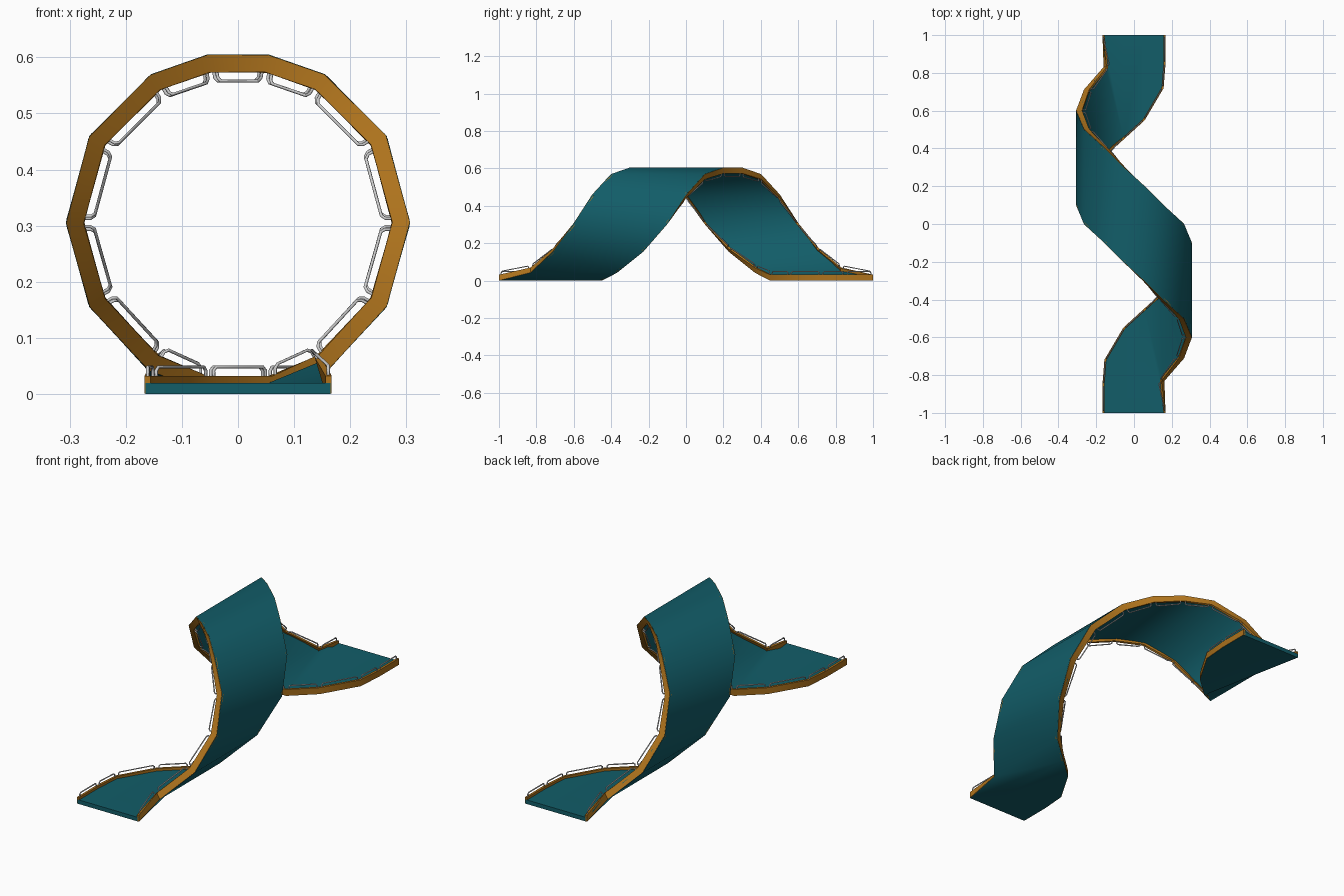
import bpy, bmesh, math
from mathutils import Vector

if "Cube" in bpy.data.objects:
    bpy.data.objects.remove(bpy.data.objects["Cube"])

CZ = 0.305  # height of the corkscrew axis


def material(name, rgb):
    m = bpy.data.materials.new(name)
    m.diffuse_color = (*rgb, 1)
    m.use_nodes = True
    m.node_tree.nodes["Principled BSDF"].inputs["Base Color"].default_value = m.diffuse_color
    return m


teal = material("teal", (0.006, 0.11, 0.14))
orange = material("orange", (0.42, 0.17, 0.012))


def inward(p):
    """Direction from the outer skin to the riding side."""
    if p.z < 0.01:
        return Vector((0, 0, 1))
    return Vector((-p.x, 0, CZ - p.z)).normalized()


def turn(p):
    """Half turn about the vertical axis."""
    return Vector((-p.x, -p.y, p.z))


def loft(name, rings, mat):
    """Join four-point sections into a closed solid."""
    bm = bmesh.new()
    rows = [[bm.verts.new(p) for p in r] for r in rings]
    for a, b in zip(rows, rows[1:]):
        for k in range(4):
            j = (k + 1) % 4
            bm.faces.new((a[k], a[j], b[j], b[k]))
    bm.faces.new(rows[0])
    bm.faces.new(rows[-1])
    bmesh.ops.remove_doubles(bm, verts=bm.verts, dist=1e-5)
    bmesh.ops.dissolve_degenerate(bm, edges=bm.edges, dist=1e-5)
    bmesh.ops.recalc_face_normals(bm, faces=bm.faces)
    me = bpy.data.meshes.new(name)
    bm.to_mesh(me)
    bm.free()
    ob = bpy.data.objects.new(name, me)
    bpy.context.collection.objects.link(ob)
    me.materials.append(mat)
    bpy.ops.object.select_all(action='DESELECT')
    bpy.context.view_layer.objects.active = ob
    ob.select_set(True)
    bpy.ops.object.shade_smooth_by_angle(angle=math.radians(42))
    return ob


# Rulings of the first half: x, z, y on right edge, y on left edge
half = [(-0.165, 0, -1, -0.85), (-0.155, 0, -1, -0.72), (-0.055, 0, -1, -0.55),
        (0.055, 0, -1, -0.45), (0.16, 0.042, -0.83, -0.37), (0.265, 0.155, -0.71, -0.23),
        (0.307, 0.305, -0.6, -0.1), (0.265, 0.46, -0.5, 0), (0.155, 0.57, -0.4, 0.1),
        (0.055, 0.605, -0.3, 0.2)]
pairs = [(Vector((x, l, z)), Vector((x, r, z))) for x, z, r, l in half]
corner = Vector((0.165, -1, 0))
pairs.insert(4, (pairs[3][0].copy(), corner))
pairs += [(turn(r), turn(l)) for l, r in reversed(pairs)]

# Twisted deck
T = 0.02
loft("deck", [(l, r, r + inward(r) * T, l + inward(l) * T) for l, r in pairs], teal)

# Edge paths: the right one is the left one turned half round
left = [pairs[0][1]]
for l, r in pairs:
    if (l - left[-1]).length > 1e-4:
        left.append(l)
    if (l - turn(corner)).length < 1e-4:
        break
right = [turn(p) for p in reversed(left)]


def curb(name, path, sign):
    rings = []
    for i, p in enumerate(path):
        t = (path[min(i + 1, len(path) - 1)] - path[max(i - 1, 0)]).normalized()
        n = inward(p)
        s = t.cross(n).normalized() * sign
        if i in (0, len(path) - 1):
            s = Vector((sign, 0, 0))
        o, q = p - s * 0.002, p + s * 0.009
        rings.append((o + n * 0.001, q + n * 0.001, q + n * 0.032, o + n * 0.032))
    loft(name, rings, orange)


def guard_rails(name, path, sign):
    """One rounded staple of tube over every stretch of curb."""
    cu = bpy.data.curves.new(name, 'CURVE')
    cu.dimensions = '3D'
    cu.bevel_depth = 0.003
    cu.bevel_resolution = 1
    cu.use_fill_caps = True
    for a, b in zip(path, path[1:]):
        d = (b - a).normalized()
        na, nb = inward(a), inward(b)
        s = d.cross((na + nb).normalized()).normalized() * sign * 0.004
        g, c = d * 0.012, d * 0.006
        a2, b2 = a + s + g, b + s - g
        pts = [a2 + na * 0.028, a2 + na * 0.042, a2 + c + na * 0.048,
               b2 - c + nb * 0.048, b2 + nb * 0.042, b2 + nb * 0.028]
        sp = cu.splines.new('POLY')
        sp.points.add(len(pts) - 1)
        for k, p in enumerate(pts):
            sp.points[k].co = (*p, 1)
    ob = bpy.data.objects.new(name, cu)
    bpy.context.collection.objects.link(ob)
    bpy.ops.object.select_all(action='DESELECT')
    bpy.context.view_layer.objects.active = ob
    ob.select_set(True)
    bpy.ops.object.convert(target='MESH')


# Curbs and guard rails along both edges
for side, path, sign in (("left", left, 1), ("right", right, -1)):
    curb(side + "_curb", path, sign)
    guard_rails(side + "_guard_rails", path, sign)
